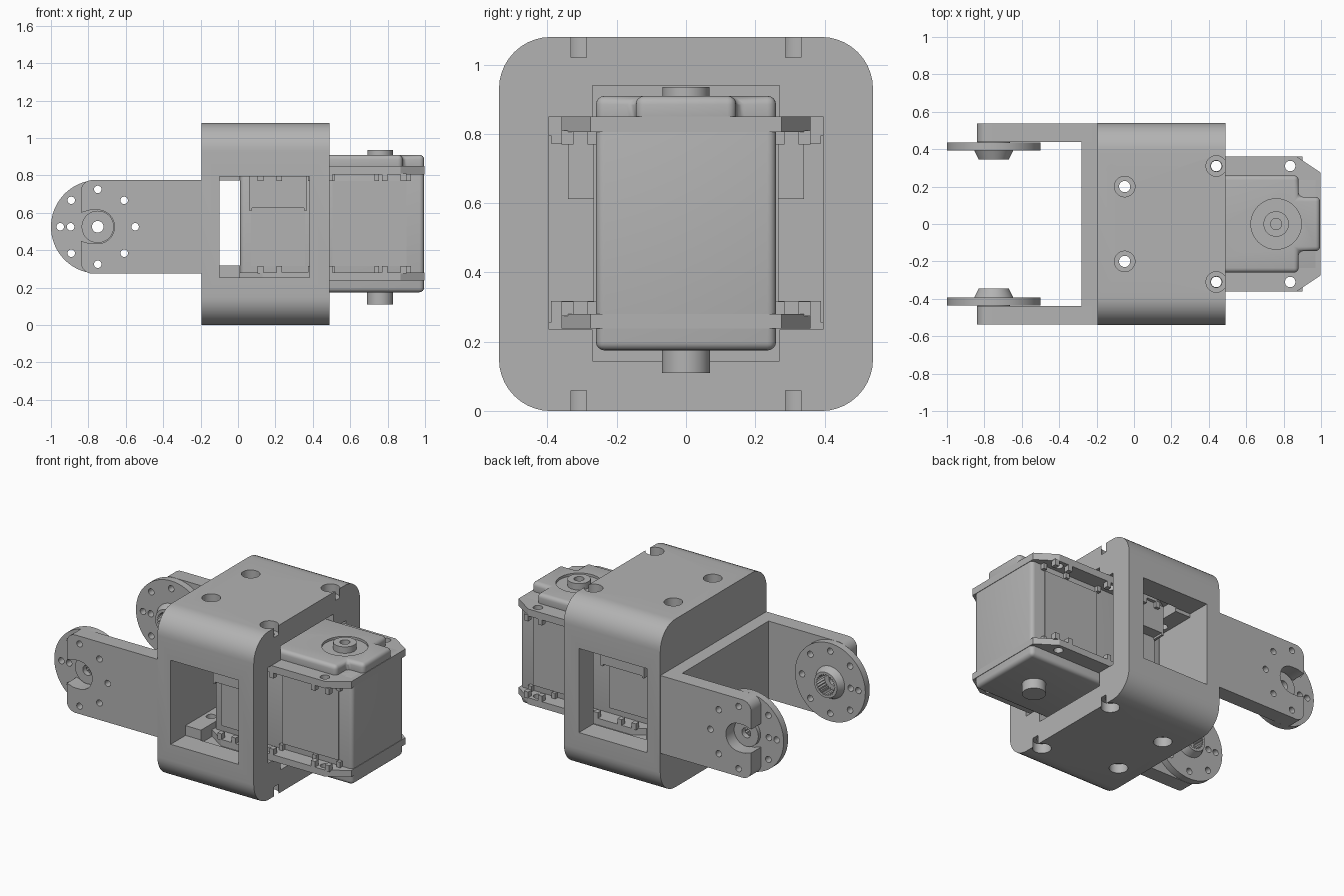
import bpy, bmesh, math
from math import cos, sin, pi

if "Cube" in bpy.data.objects:
    bpy.data.objects.remove(bpy.data.objects["Cube"])

grey = bpy.data.materials.new("machined grey")
grey.diffuse_color = (0.45, 0.45, 0.45, 1)
grey.use_nodes = True
grey.node_tree.nodes["Principled BSDF"].inputs["Base Color"].default_value = grey.diffuse_color


def prism(name, pts, axis, lo, hi, bevel=0.0):
    """Extrude a 2D outline along an axis; outlines are xy, xz or yz."""
    place = {'x': lambda u, v, w: (w, u, v),
             'y': lambda u, v, w: (u, w, v),
             'z': lambda u, v, w: (u, v, w)}[axis]
    bm = bmesh.new()
    base = [bm.verts.new(place(u, v, lo)) for u, v in pts]
    top = [bm.verts.new(place(u, v, hi)) for u, v in pts]
    bm.faces.new(base)
    bm.faces.new(top)
    n = len(pts)
    for i in range(n):
        bm.faces.new((base[i], base[(i + 1) % n], top[(i + 1) % n], top[i]))
    bmesh.ops.recalc_face_normals(bm, faces=bm.faces)
    if bevel:
        bmesh.ops.bevel(bm, geom=list(bm.edges), offset=bevel, segments=4,
                        profile=0.5, affect='EDGES', clamp_overlap=True)
    me = bpy.data.meshes.new(name)
    bm.to_mesh(me)
    bm.free()
    me.materials.append(grey)
    ob = bpy.data.objects.new(name, me)
    bpy.context.collection.objects.link(ob)
    return ob


def rect(u0, u1, v0, v1):
    return [(u0, v0), (u1, v0), (u1, v1), (u0, v1)]


def circle(cu, cv, r, n=32):
    return [(cu + r * cos(2 * pi * i / n), cv + r * sin(2 * pi * i / n)) for i in range(n)]


def round_rect(u0, u1, v0, v1, r, n=10):
    pts = []
    for k, (cu, cv) in enumerate([(u1 - r, v1 - r), (u0 + r, v1 - r), (u0 + r, v0 + r), (u1 - r, v0 + r)]):
        pts += [(cu + r * cos(pi / 2 * (k + i / n)), cv + r * sin(pi / 2 * (k + i / n))) for i in range(n + 1)]
    return pts


def box(name, x0, x1, y0, y1, z0, z1, bevel=0.0):
    return prism(name, rect(x0, x1, y0, y1), 'z', z0, z1, bevel)


def activate(ob):
    bpy.ops.object.select_all(action='DESELECT')
    ob.select_set(True)
    bpy.context.view_layer.objects.active = ob


def combine(ob, others, op='DIFFERENCE'):
    """Boolean each helper into the part, then remove the helper."""
    activate(ob)
    for c in others:
        m = ob.modifiers.new("cut", 'BOOLEAN')
        m.operation, m.solver, m.object = op, 'EXACT', c
        bpy.ops.object.modifier_apply(modifier=m.name)
        bpy.data.objects.remove(c)


def ring_holes(lo, hi):
    """Screw pattern of the horns, shared with the arms."""
    spots = [(HX + 0.2 * cos(k * pi / 4), HZ + 0.2 * sin(k * pi / 4)) for k in range(8)]
    spots.append((HX - 0.145, HZ))
    return [prism("hole", circle(x, z, 0.02, 20), 'y', lo, hi) for x, z in spots]


HX, HZ = -0.75, 0.525                      # horn axis
SX = 0.76                                  # servo shaft axis
SCREWS = [(-0.05, 0.2), (-0.05, -0.2), (0.44, 0.31), (0.44, -0.31)]

# Housing: rounded block with stepped cavity, side windows and screw holes
housing = prism("housing", round_rect(-0.54, 0.54, 0, 1.08, 0.15), 'x', -0.195, 0.49)
cuts = [box("cut", 0.01, 0.6, -0.27, 0.27, 0.145, 0.94),
        box("cut", 0.01, 0.6, -0.395, 0.395, 0.235, 0.85),
        box("cut", -0.1, 0.3, -0.395, 0.395, 0.318, 0.772)]
cuts += [box("cut", -0.1, 0.382, min(s * 0.39, s * 0.7), max(s * 0.39, s * 0.7), 0.255, 0.795) for s in (1, -1)]
for x, y in SCREWS:
    cuts += [prism("cut", circle(x, y, 0.03), 'z', -0.1, 1.2),
             prism("cut", circle(x, y, 0.055), 'z', 1.02, 1.2),
             prism("cut", circle(x, y, 0.055), 'z', -0.1, 0.06)]
combine(housing, cuts)

# Fork: back plate and two slotted arms
box("fork_plate", -0.28, -0.195, -0.438, 0.438, 0.275, 0.775)
for side, s in (("front", -1), ("back", 1)):
    lo, hi = sorted((s * 0.438, s * 0.538))
    corner = [(-0.78 - 0.06 * sin(a * pi / 12), 0.715 + 0.06 * cos(a * pi / 12)) for a in range(7)]
    outline = [(-0.195, 0.775)] + corner + [(x, 1.05 - z) for x, z in reversed(corner)] + [(-0.195, 0.275)]
    arm = prism(side + "_arm", outline, 'y', lo, hi)
    slot = [(HX + 0.09 * cos(a), HZ + 0.09 * sin(a)) for a in (-pi / 2 + pi * i / 16 for i in range(17))]
    slot += [(-0.79, HZ + 0.09), (-0.86, HZ + 0.07), (-0.86, HZ - 0.07), (-0.79, HZ - 0.09)]
    combine(arm, [prism("cut", slot, 'y', lo - 0.1, hi + 0.1)] + ring_holes(lo - 0.1, hi + 0.1))

    # Horn: drilled disc, outer boss and tapered hub with a splined bore
    lo, hi = sorted((s * 0.392, s * 0.437))
    horn = prism(side + "_horn", circle(HX, HZ, 0.25, 72), 'y', lo, hi)
    combine(horn, ring_holes(lo - 0.1, hi + 0.1))
    hub = prism("hub", circle(HX, HZ, 0.107, 48), 'y', *sorted((s * 0.346, s * 0.4)))
    for v in hub.data.vertices:
        if abs(v.co.y) < 0.36:
            v.co.x = HX + (v.co.x - HX) * 0.76
            v.co.z = HZ + (v.co.z - HZ) * 0.76
    boss = prism("boss", circle(HX, HZ, 0.086, 48), 'y', *sorted((s * 0.43, s * 0.46)))
    combine(horn, [hub, boss], 'UNION')
    teeth = [(HX + r * cos(2 * pi * i / 48), HZ + r * sin(2 * pi * i / 48))
             for i, r in enumerate([0.068, 0.058] * 24)]
    combine(horn, [prism("cut", teeth, 'y', *sorted((s * 0.3, s * 0.425))),
                   prism("cut", circle(HX, HZ, 0.031), 'y', *sorted((s * 0.3, s * 0.6)))])

# Servo body, rounded at every edge
box("servo_body", 0.012, 0.995, -0.26, 0.26, 0.175, 0.85, 0.025)

# Servo top cover with narrowed nose and a ring groove
cover = prism("servo_cover", [(0.02, -0.26), (0.88, -0.26), (0.88, -0.145), (0.995, -0.145),
                              (0.995, 0.145), (0.88, 0.145), (0.88, 0.26), (0.02, 0.26)],
              'z', 0.82, 0.91, 0.025)
combine(cover, [prism("cut", circle(SX, 0, 0.135, 48), 'z', 0.895, 1.0)])

# Output shaft above, idler shaft below
shaft = prism("top_shaft", circle(SX, 0, 0.068, 40), 'z', 0.88, 0.936)
combine(shaft, [prism("cut", circle(SX, 0, 0.03), 'z', 0.9, 1.0)])
prism("bottom_shaft", circle(SX, 0, 0.07, 40), 'z', 0.11, 0.2)

# Mounting flanges with chamfered ends, screw holes and clip tabs
ends = [(0.012, 0.28), (0.13, 0.36), (0.87, 0.36), (0.998, 0.275)]
plan = ends + [(x, -y) for x, y in reversed(ends)]
for level, z0, z1, t0, t1 in (("upper", 0.805, 0.85, 0.77, 0.81), ("lower", 0.238, 0.28, 0.275, 0.316)):
    flange = prism(level + "_flange", plan, 'z', z0, z1)
    combine(flange, [prism("cut", circle(x, s * 0.31, 0.028), 'z', z0 - 0.1, z1 + 0.1)
                     for x in (0.44, 0.835) for s in (1, -1)])
    for s in (1, -1):
        for hx in (0.17, 0.44, 0.835):
            for dx in (-0.065, 0.035):
                y0, y1 = sorted((s * 0.325, s * 0.36))
                box(level + "_tab", hx + dx, hx + dx + 0.03, y0, y1, t0, t1)
        y0, y1 = sorted((s * 0.255, s * 0.285))
        for rx in (0.49, 0.73, 0.9):
            box(level + "_rib", rx, rx + 0.025, y0, y1, t0, t1)

# Connector blocks and the thin panels beneath them
for s in (1, -1):
    y0, y1 = sorted((s * 0.25, s * 0.34))
    box("connector_block", 0.06, 0.368, y0, y1, 0.625, 0.806)
    for x in (0.06, 0.353):
        box("connector_lip", x, x + 0.015, y0, y1, 0.612, 0.63)
    y0, y1 = sorted((s * 0.255, s * 0.267))
    box("side_panel", 0.07, 0.358, y0, y1, 0.316, 0.63)
    box("side_panel", 0.505, 0.9, y0, y1, 0.316, 0.77)

# Smooth the curved surfaces, keep the machined edges crisp
for ob in list(bpy.context.scene.objects):
    activate(ob)
    bpy.ops.object.shade_smooth_by_angle(angle=math.radians(30))
